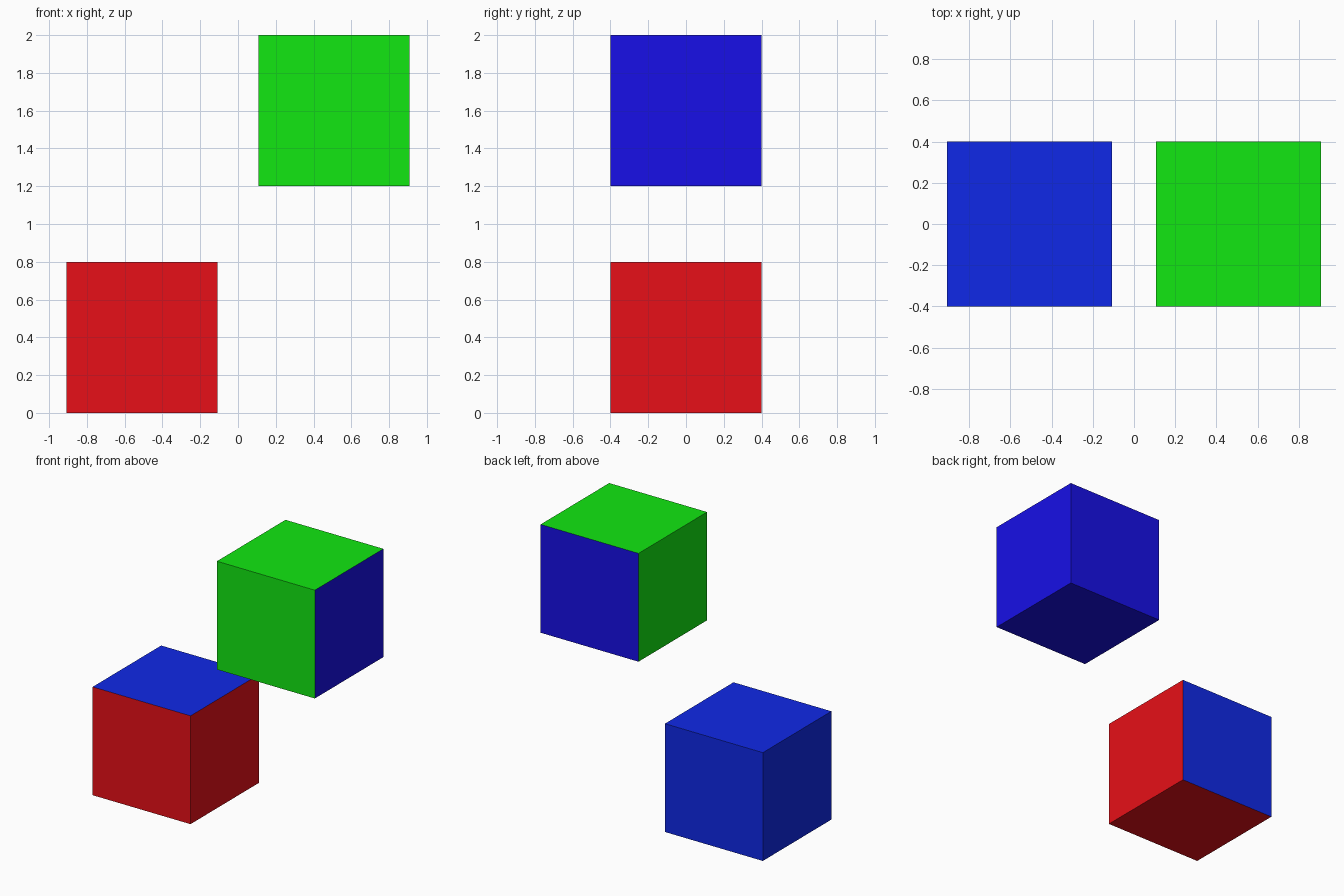
import bpy
from mathutils import Vector

if "Cube" in bpy.data.objects:
    bpy.data.objects.remove(bpy.data.objects["Cube"])


def material(name, rgb):
    mat = bpy.data.materials.new(name)
    mat.diffuse_color = (*rgb, 1)
    mat.use_nodes = True
    mat.node_tree.nodes["Principled BSDF"].inputs["Base Color"].default_value = mat.diffuse_color
    return mat


def two_tone_cube(name, location, base, accent, accent_normals):
    """Cube whose faces along accent_normals get the accent colour."""
    bpy.ops.mesh.primitive_cube_add(size=0.8, location=location)
    cube = bpy.context.object
    cube.name = name
    cube.data.materials.append(base)
    cube.data.materials.append(accent)
    for face in cube.data.polygons:
        if any(face.normal.dot(Vector(n)) > 0.9 for n in accent_normals):
            face.material_index = 1
    return cube


LEFT, RIGHT, BACK = (-1, 0, 0), (1, 0, 0), (0, 1, 0)
TOP, BOTTOM = (0, 0, 1), (0, 0, -1)

red = material("red", (0.8, 0.005, 0.009))
blue = material("blue", (0.005, 0.022, 0.8))
green = material("green", (0.006, 0.8, 0.006))
deep_blue = material("deep_blue", (0.009, 0.005, 0.8))

# Lower cube: red with blue top, back and left
two_tone_cube("lower_cube", (-0.508, 0, 0.4), red, blue, (TOP, BACK, LEFT))

# Upper floating cube: green with blue right, back and bottom
two_tone_cube("upper_cube", (0.508, 0, 1.6), green, deep_blue, (RIGHT, BACK, BOTTOM))
